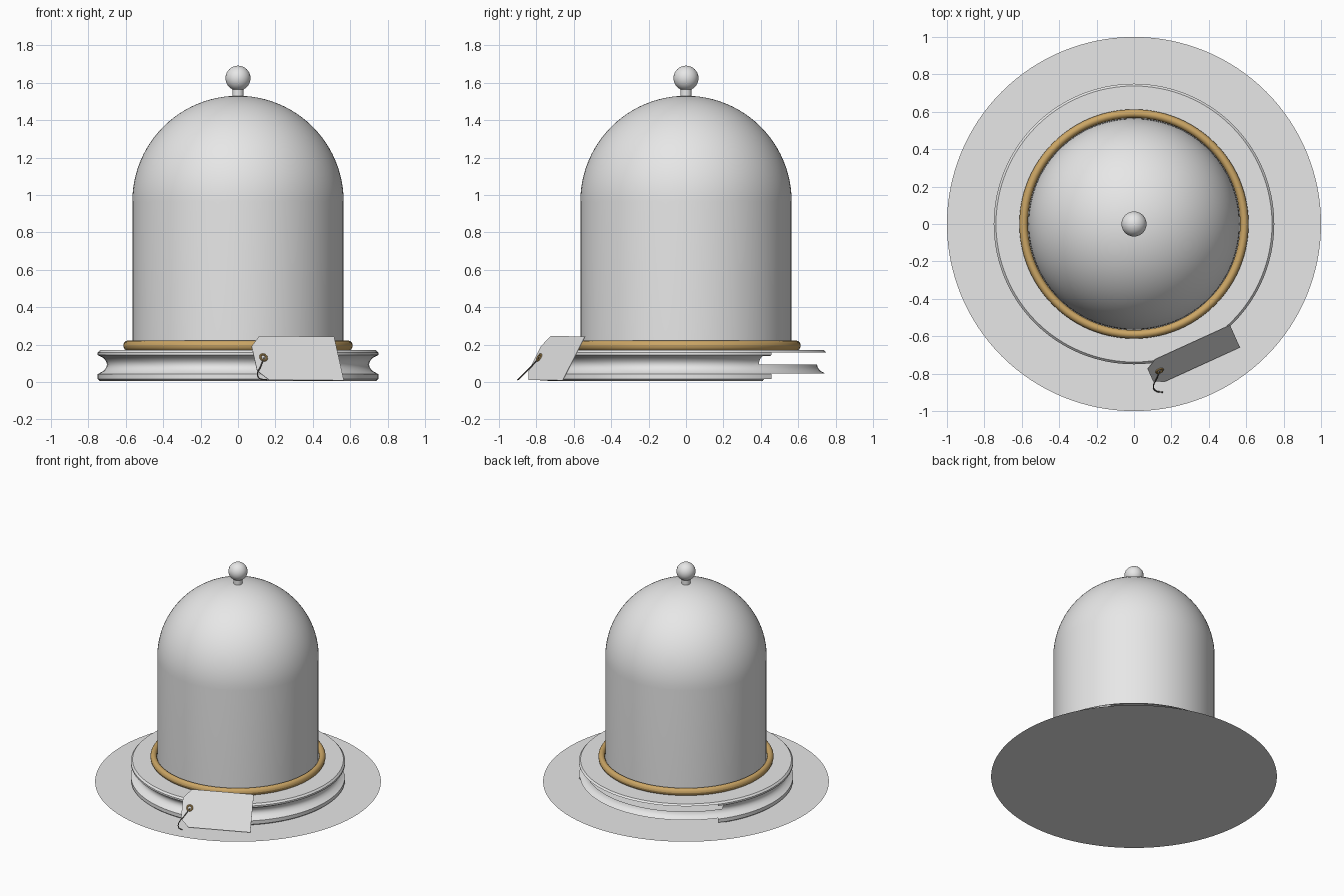
import bpy, bmesh, math
from mathutils import Vector, Matrix

cube = bpy.data.objects.get("Cube")
if cube:
    bpy.data.objects.remove(cube, do_unlink=True)


def material(name, r, g, b):
    m = bpy.data.materials.new(name)
    m.use_nodes = True
    m.diffuse_color = (r, g, b, 1)
    bsdf = next(n for n in m.node_tree.nodes if n.type == 'BSDF_PRINCIPLED')
    bsdf.inputs["Base Color"].default_value = (r, g, b, 1)
    return m


grey = material("pale grey", 0.8, 0.8, 0.8)
brass = material("brass", 0.6, 0.38, 0.13)
dark = material("dark string", 0.12, 0.11, 0.1)


def finish(obj, name, mat, smooth=True):
    obj.name = name
    obj.data.materials.clear()
    obj.data.materials.append(mat)
    if smooth and obj.type == 'MESH':
        bpy.ops.object.select_all(action='DESELECT')
        obj.select_set(True)
        bpy.context.view_layer.objects.active = obj
        bpy.ops.object.shade_smooth_by_angle(angle=math.radians(35))
    return obj


def from_bmesh(bm, name, mat, smooth=True):
    me = bpy.data.meshes.new(name)
    bm.to_mesh(me)
    bm.free()
    obj = bpy.data.objects.new(name, me)
    bpy.context.collection.objects.link(obj)
    return finish(obj, name, mat, smooth)


def lathe(profile, name, mat, steps=96, limits=None):
    """Spin (radius, z) points; limits give the furthest y of each band."""
    bm = bmesh.new()
    rings = []
    for r, z in profile:
        if r == 0:
            rings.append([bm.verts.new((0, 0, z))] * steps)
        else:
            rings.append([bm.verts.new((r * math.cos(a), r * math.sin(a), z))
                          for a in (math.tau * i / steps for i in range(steps))])
    for k, (low, high) in enumerate(zip(rings, rings[1:])):
        for i in range(steps):
            j = (i + 1) % steps
            corners = list(dict.fromkeys((low[i], low[j], high[j], high[i])))
            y = sum(v.co.y for v in (low[i], low[j])) / 2
            if limits and limits[k] and y > limits[k]:
                continue
            bm.faces.new(corners)
    return from_bmesh(bm, name, mat)


# Ground disc
bm = bmesh.new()
bmesh.ops.create_circle(bm, cap_ends=True, segments=128, radius=1)
from_bmesh(bm, "ground_disc", grey, False)

# Grooved plinth, with outer bands left open at the back
plinth = [(0.738, 0.005), (0.75, 0.015), (0.75, 0.042), (0.742, 0.046),
          (0.718, 0.06), (0.705, 0.076), (0.70, 0.093),
          (0.705, 0.11), (0.718, 0.127), (0.742, 0.14),
          (0.75, 0.144), (0.75, 0.157), (0.738, 0.17), (0, 0.17)]
ends = [0.41, 0.47, 0.47, None, None, None, 0.37, 0.41, 0.41, 0.47, 0.47, None, None]
lathe(plinth, "plinth", grey, limits=ends)

# Bell-shaped dome
radius, spring = 0.565, 0.965
dome = [(radius, 0.17)]
dome += [(radius * math.cos(a), spring + radius * math.sin(a))
         for a in (math.pi / 2 * i / 24 for i in range(24))]
lathe(dome + [(0, spring + radius)], "glass_dome", grey)

# Finial neck and ball
lathe([(0.03, 1.52), (0.03, 1.575)], "finial_neck", grey, 32)
bpy.ops.mesh.primitive_uv_sphere_add(segments=32, ring_count=20, radius=0.067,
                                     location=(0, 0, 1.624))
finish(bpy.context.object, "finial_ball", grey)

# Brass ring round the foot of the dome
ring = [(0.59 + 0.023 * math.cos(a), 0.194 + 0.027 * math.sin(a))
        for a in (math.tau * i / 16 for i in range(17))]
lathe(ring, "brass_ring", brass)

# Leaning tag: frame runs along, up and out of the card
along = Vector((0.405, 0.19, 0)).normalized()
up = Vector((-0.05, 0.12, 0.235)).normalized()
out = along.cross(up)
frame = Matrix((along, up, out)).transposed().to_4x4()
frame.translation = (0.165, -0.84, 0.01)
bm = bmesh.new()
outline = [(0, 0), (0.44, 0), (0.44, 0.268), (0, 0.268), (-0.058, 0.205), (-0.058, 0.055)]
card = bm.faces.new([bm.verts.new((x, y, 0)) for x, y in outline])
lifted = bmesh.ops.extrude_face_region(bm, geom=[card])["geom"]
bmesh.ops.translate(bm, verts=[g for g in lifted if isinstance(g, bmesh.types.BMVert)],
                    vec=(0, 0, 0.003))
bmesh.ops.recalc_face_normals(bm, faces=bm.faces)
tag = from_bmesh(bm, "tag_card", grey, False)
tag.matrix_world = frame

# Eyelet
bpy.ops.mesh.primitive_torus_add(major_radius=0.018, minor_radius=0.006,
                                 major_segments=24, minor_segments=10)
eyelet = finish(bpy.context.object, "tag_eyelet", brass)
eyelet.matrix_world = frame @ Matrix.Translation((-0.005, 0.136, 0.004))

# String hanging from the eyelet
curve = bpy.data.curves.new("tag_string", 'CURVE')
curve.dimensions = '3D'
curve.bevel_depth = 0.0035
curve.bevel_resolution = 2
path = [(0.14, -0.785, 0.13), (0.12, -0.83, 0.08), (0.104, -0.87, 0.04),
        (0.117, -0.892, 0.018), (0.155, -0.9, 0.012)]
spline = curve.splines.new('BEZIER')
spline.bezier_points.add(len(path) - 1)
for point, co in zip(spline.bezier_points, path):
    point.co = co
    point.handle_left_type = point.handle_right_type = 'AUTO'
string = bpy.data.objects.new("tag_string", curve)
bpy.context.collection.objects.link(string)
finish(string, "tag_string", dark)
